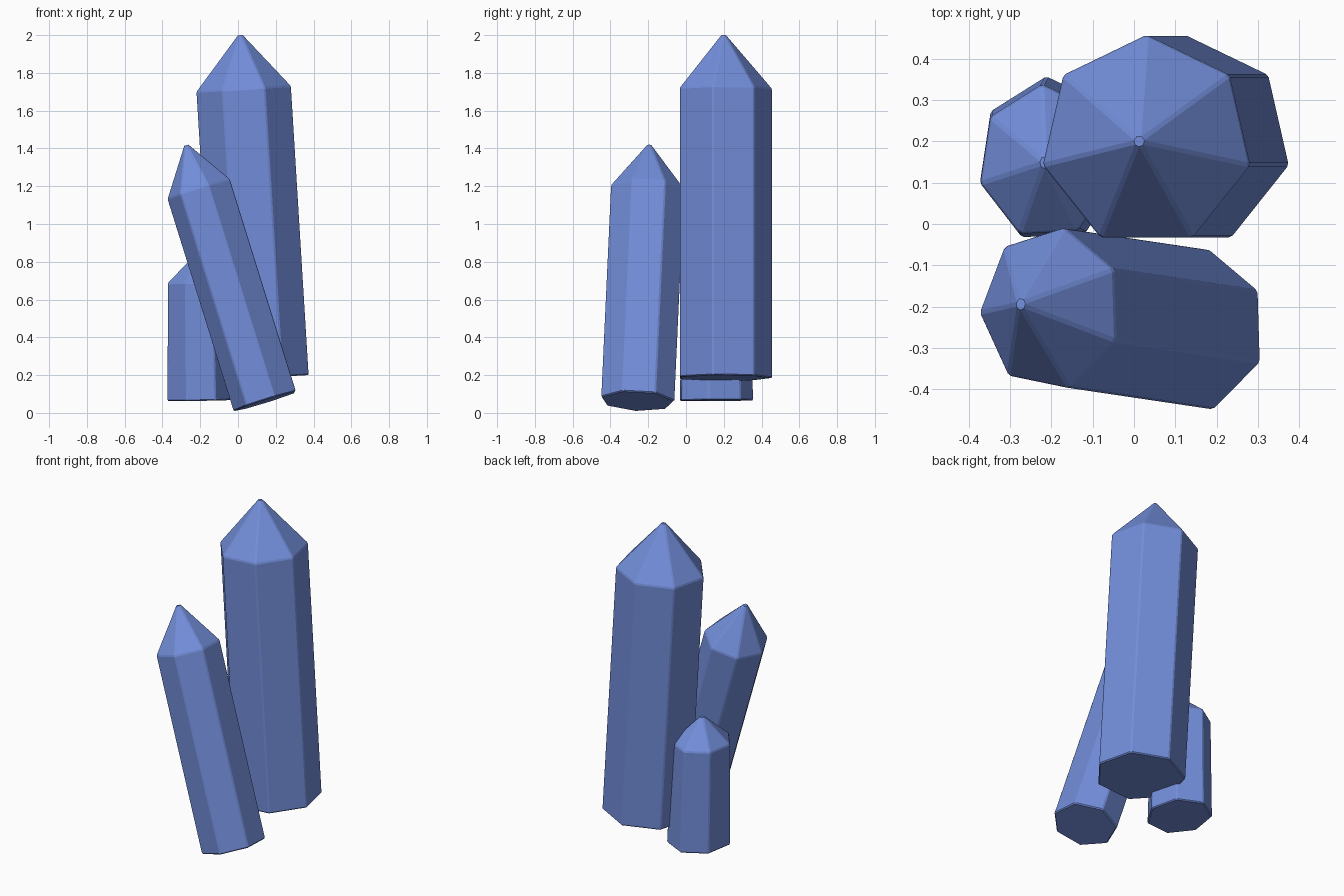
import bpy, bmesh
from math import sin, cos, radians, tau
from mathutils import Vector

if "Cube" in bpy.data.objects:
    bpy.data.objects.remove(bpy.data.objects["Cube"])

SIDES = 7
mat = bpy.data.materials.new("blue_crystal")
mat.diffuse_color = (0.17, 0.27, 0.70, 1)
mat.use_nodes = True
mat.node_tree.nodes["Principled BSDF"].inputs["Base Color"].default_value = mat.diffuse_color


def crystal(name, base, shoulder, tip_height, rx, ry, turn, taper=1.0, bevel=0.006):
    """Seven-sided prism along base->shoulder with a pointed cap."""
    base, shoulder = Vector(base), Vector(shoulder)
    axis = (shoulder - base).normalized()
    u = Vector((1, 0, 0))
    u = (u - axis * u.dot(axis)).normalized()
    v = axis.cross(u)
    bm = bmesh.new()

    def ring(centre, scale):
        angles = [radians(turn) + tau * i / SIDES for i in range(SIDES)]
        return [bm.verts.new(centre + u * rx * scale * cos(a) + v * ry * scale * sin(a))
                for a in angles]

    low, high = ring(base, 1), ring(shoulder, taper)
    apex = bm.verts.new(shoulder + axis * tip_height)
    bm.faces.new(low[::-1])
    for i in range(SIDES):
        j = (i + 1) % SIDES
        bm.faces.new((low[i], low[j], high[j], high[i]))
        bm.faces.new((high[i], high[j], apex))
    # thin chamfer on every edge, which also blunts the tip
    bmesh.ops.bevel(bm, geom=bm.edges[:], offset=bevel, segments=1,
                    affect='EDGES', profile=0.5)
    bmesh.ops.recalc_face_normals(bm, faces=bm.faces[:])
    mesh = bpy.data.meshes.new(name)
    bm.to_mesh(mesh)
    bm.free()
    mesh.materials.append(mat)
    obj = bpy.data.objects.new(name, mesh)
    bpy.context.collection.objects.link(obj)
    return obj


# tall main crystal, slightly tilted
crystal("tall_crystal", (0.124, 0.2, 0.185), (0.03, 0.2, 1.715), 0.302, 0.258, 0.258, 90)
# leaning crystal in front
crystal("leaning_crystal", (0.148, -0.257, 0.062), (-0.202, -0.205, 1.185), 0.262, 0.181, 0.2, 182)
# short upright crystal at the back left
crystal("short_crystal", (-0.203, 0.155, 0.065), (-0.214, 0.15, 0.69), 0.16, 0.177, 0.203, 93, taper=0.93)
